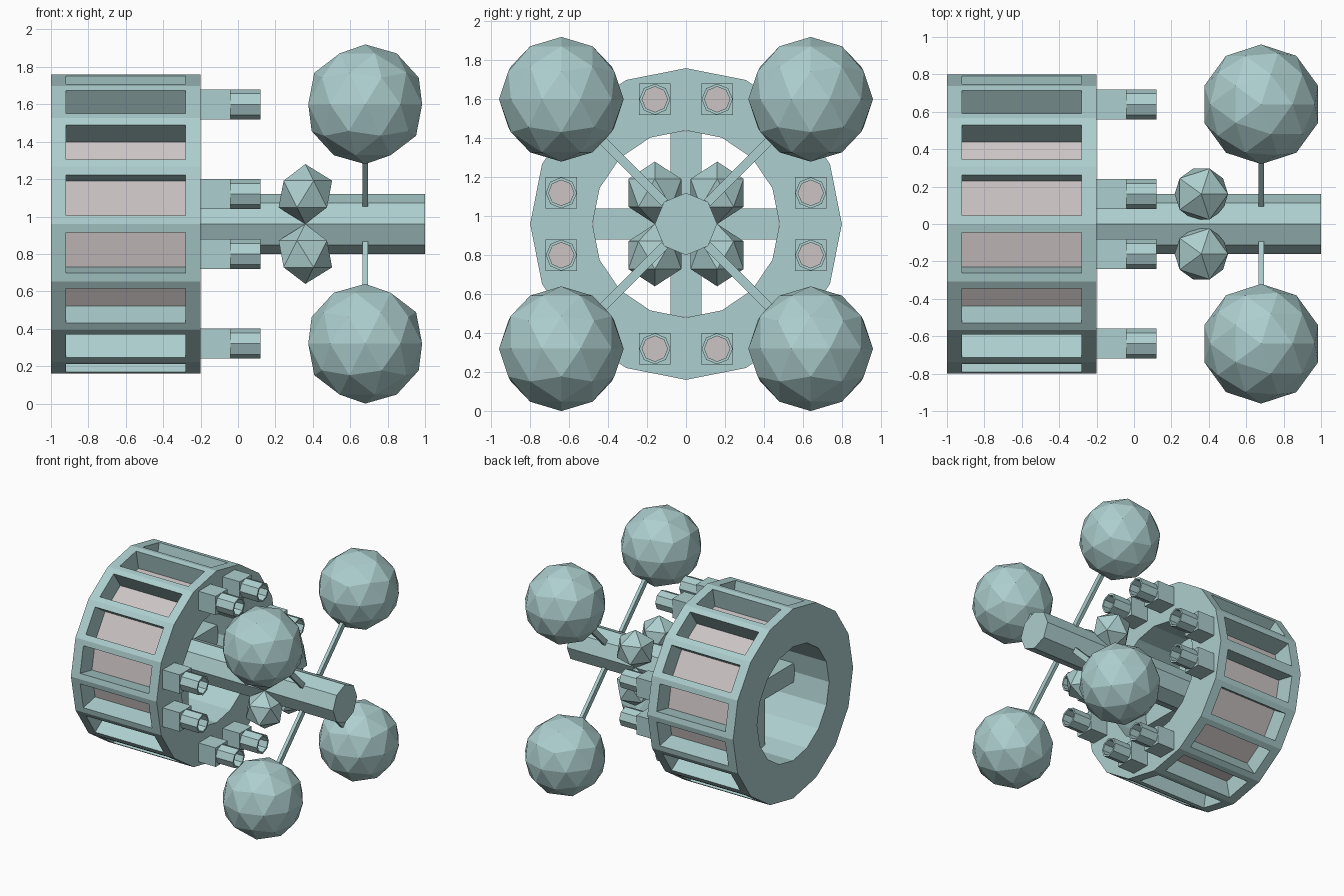
import bpy, bmesh, math
from mathutils import Matrix, Vector

if "Cube" in bpy.data.objects:
    bpy.data.objects.remove(bpy.data.objects["Cube"])

AXIS = Vector((0, 0, 0.96))          # height of the long axis
ALONG_X = Matrix.Rotation(math.pi / 2, 4, 'Y')


def material(name, rgb):
    m = bpy.data.materials.new(name)
    m.use_nodes = True
    m.diffuse_color = (*rgb, 1)
    m.node_tree.nodes["Principled BSDF"].inputs["Base Color"].default_value = (*rgb, 1)
    return m


TEAL = material("pale_teal", (0.42, 0.62, 0.62))
GREY = material("warm_grey", (0.60, 0.55, 0.55))


def finish(bm, name):
    me = bpy.data.meshes.new(name)
    bm.to_mesh(me)
    bm.free()
    me.materials.append(TEAL)
    me.materials.append(GREY)
    ob = bpy.data.objects.new(name, me)
    bpy.context.collection.objects.link(ob)
    ob.location = AXIS
    return ob


def box(name, centre, size, turn=0):
    bm = bmesh.new()
    mat = Matrix.Translation(centre) @ Matrix.Rotation(turn, 4, 'X') @ Matrix.Diagonal((*size, 1))
    bmesh.ops.create_cube(bm, size=1, matrix=mat)
    return finish(bm, name)


def prism(x0, x1, radius, y=0, z=0):
    bm = bmesh.new()
    bmesh.ops.create_cone(bm, cap_ends=True, segments=8, radius1=radius, radius2=radius,
                          depth=x1 - x0,
                          matrix=Matrix.Translation(((x0 + x1) / 2, y, z)) @ ALONG_X)
    return bm


def recess(bm, faces, margin, depth, x_range=None):
    """Sink faces behind a frame and colour their floors grey."""
    bmesh.ops.inset_individual(bm, faces=faces, thickness=margin)
    if x_range:
        for v in {v for f in faces for v in f.verts}:
            v.co.x = min(max(v.co.x, x_range[0]), x_range[1])
    bm.normal_update()
    bmesh.ops.inset_individual(bm, faces=faces, thickness=0, depth=-depth)
    for f in faces:
        f.material_index = 1


# Sixteen-sided ring with a sunken panel in every outer side
bm = bmesh.new()
SIDES = 16
loops = []
for i in range(SIDES):
    a = 2 * math.pi * i / SIDES
    loops.append([bm.verts.new((x, r * math.cos(a), r * math.sin(a)))
                  for x, r in ((-1, 0.8), (-0.2, 0.8), (-0.2, 0.48), (-1, 0.48))])
outer = []
for i, a in enumerate(loops):
    b = loops[(i + 1) % SIDES]
    for k in range(4):
        n = (k + 1) % 4
        f = bm.faces.new((a[k], a[n], b[n], b[k]))
        if k == 0:
            outer.append(f)
bmesh.ops.recalc_face_normals(bm, faces=bm.faces[:])
recess(bm, outer, 0.064, 0.16, (-0.92, -0.28))
finish(bm, "ring")

# Central shaft and the crossed beams that hold it
finish(prism(-0.64, 1, 0.16), "shaft")
box("upright_beam", (-0.6, 0, 0), (0.16, 0.16, 0.95))
box("cross_beam", (-0.6, 0, 0), (0.16, 0.95, 0.16))

# Eight thrusters, two per quarter of the ring
for sy in (-1, 1):
    for sz in (-1, 1):
        for y, z in ((0.16, 0.64), (0.64, 0.16)):
            y, z = y * sy, z * sz
            box("thruster_block", (-0.12, y, z), (0.16, 0.16, 0.16))
            bm = prism(-0.04, 0.12, 0.08, y, z)
            bm.normal_update()
            recess(bm, [f for f in bm.faces if f.normal.x > 0.9], 0.015, 0.14)
            finish(bm, "thruster_nozzle")

# Small and large faceted tanks, with a rod to each large one
for sy in (-1, 1):
    for sz in (-1, 1):
        for name, detail, r, x, d in (("small_tank", 1, 0.16, 0.36, 0.16),
                                      ("large_tank", 2, 0.32, 0.68, 0.64)):
            bm = bmesh.new()
            bmesh.ops.create_icosphere(bm, subdivisions=detail, radius=r)
            for v in bm.verts:
                v.co = (v.co.x + x, sy * (v.co.y + d), sz * (v.co.z + d))
            bmesh.ops.recalc_face_normals(bm, faces=bm.faces[:])
            finish(bm, name)
        middle = (0.11 + 0.62) / 2
        box("tank_rod", (0.68, sy * middle, sz * middle),
            (0.028, 0.045, 0.51 * math.sqrt(2)), -sy * sz * math.pi / 4)
